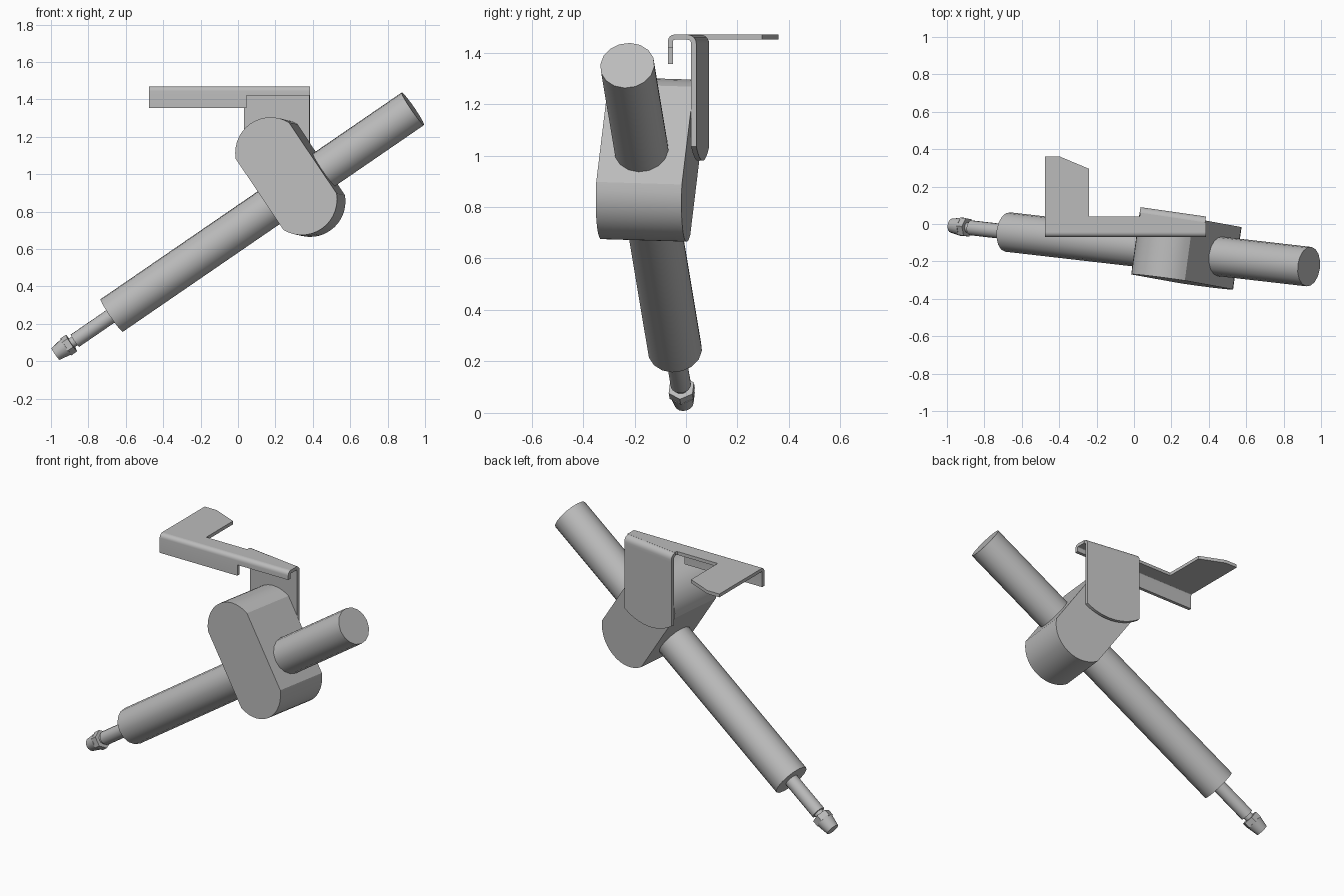
import bpy
import bmesh
from math import sin, cos, asin, pi, radians
from mathutils import Matrix, Vector

cube = bpy.data.objects.get("Cube")
if cube:
    bpy.data.objects.remove(cube, do_unlink=True)

grey = bpy.data.materials.new("plain_grey")
grey.use_nodes = True
COLOUR = (0.5, 0.5, 0.5, 1)
grey.diffuse_color = COLOUR
grey.node_tree.nodes["Principled BSDF"].inputs["Base Color"].default_value = COLOUR


def finish(name, bm, matrix, angle=30):
    bmesh.ops.transform(bm, matrix=matrix, verts=bm.verts)
    bmesh.ops.recalc_face_normals(bm, faces=bm.faces)
    mesh = bpy.data.meshes.new(name)
    bm.to_mesh(mesh)
    bm.free()
    mesh.materials.append(grey)
    obj = bpy.data.objects.new(name, mesh)
    bpy.context.collection.objects.link(obj)
    bpy.ops.object.select_all(action='DESELECT')
    obj.select_set(True)
    bpy.context.view_layer.objects.active = obj
    bpy.ops.object.shade_smooth_by_angle(angle=radians(angle))
    return obj


def prism(name, points, axes, start, end, origin=(0, 0, 0), angle=30):
    """Extrude a 2D outline; axes are the outline's two axes and the extrusion axis."""
    bm = bmesh.new()
    face = bm.faces.new([bm.verts.new((a, b, start)) for a, b in points])
    new = bmesh.ops.extrude_face_region(bm, geom=[face])["geom"]
    verts = [v for v in new if isinstance(v, bmesh.types.BMVert)]
    bmesh.ops.translate(bm, verts=verts, vec=(0, 0, end - start))
    frame = Matrix(axes).transposed().to_4x4()
    return finish(name, bm, Matrix.Translation(origin) @ frame, angle)


def arc(cx, cy, r, a0, a1, n):
    return [(cx + r * cos(a0 + (a1 - a0) * i / n),
             cy + r * sin(a0 + (a1 - a0) * i / n)) for i in range(n + 1)]


X, Y, Z = Vector((1, 0, 0)), Vector((0, 1, 0)), Vector((0, 0, 1))

# Frame of the inclined actuator: along the tube, across the housing, and up
base = Vector((-0.675, -0.043, 0.245))
top = Vector((0.935, -0.228, 1.35))
along = (top - base).normalized()
across = Vector((0.134, 0.99, -0.03))
across = (across - along * across.dot(along)).normalized()
up = along.cross(across)
length = (top - base).length


def turned(name, s0, s1, r0, r1, sides):
    """Round part on the tube axis between two distances from the tube base."""
    bm = bmesh.new()
    bmesh.ops.create_cone(bm, cap_ends=True, segments=sides, radius1=r0,
                          radius2=r1, depth=s1 - s0)
    frame = Matrix((up, across, along)).transposed()
    if frame.determinant() < 0:
        frame = Matrix((across, up, along)).transposed()
    centre = base + along * (s0 + s1) / 2
    finish(name, bm, Matrix.Translation(centre) @ frame.to_4x4())


turned("main_tube", 0, length, 0.106, 0.106, 16)
turned("piston_rod", -0.24, 0.01, 0.04, 0.04, 16)
turned("rod_neck", -0.28, -0.23, 0.028, 0.028, 16)
turned("hex_nut", -0.30, -0.262, 0.054, 0.054, 6)
turned("tapered_tip", -0.366, -0.295, 0.038, 0.05, 16)

# Housing with two shallow rounded ends
half_width, half_flat, radius = 0.173, 0.23, 0.19
sweep = asin(half_width / radius)
centre = half_flat - radius * cos(sweep)
outline = []
for side in (1, -1):
    mid = side * pi / 2
    outline += arc(0, side * centre, radius, mid - sweep, mid + sweep, 14)
prism("housing", outline, (along, up, across), -0.168, 0.168,
      (0.28, -0.143, 0.985), 15)

# Bracket top plate with its side arm
TOP, THICK = 1.47, 0.02
plate = [(-0.475, -0.045), (0.385, -0.045), (0.385, 0.008), (0.04, 0.06),
         (0.03, 0.04), (-0.24, 0.04), (-0.24, 0.295), (-0.395, 0.36),
         (-0.475, 0.36)]
prism("bracket_top", plate, (X, Y, Z), TOP - THICK, TOP)


def bent_edge(r, low):
    """Cross-section of a sheet turning from level to downward."""
    outer = arc(-r, TOP - r, r, pi / 2, 0, 6)
    inner = arc(-r, TOP - r, r - THICK, 0, pi / 2, 6)
    return outer + [(0, low), (-THICK, low)] + inner


# Front flange: long drop on the arm side, short lip beside the hanger
for name, low, x0, x1 in (("front_flange", 1.355, -0.475, 0.045),
                          ("front_lip", 1.42, 0.045, 0.385)):
    prism(name, bent_edge(0.025, low), (-Y, Z, X), x0, x1, (0, -0.07, 0))

# Hanger plate behind the housing, turned to match it
left, right = Vector((0.035, 0.09, 0)), Vector((0.385, 0.04, 0))
run = (right - left).normalized()
back = Z.cross(run)
width = (right - left).length
prism("hanger_bend", bent_edge(0.035, 1.42), (back, Z, run), 0, width, left)

sag = 0.055
r = (width * width / 4 + sag * sag) / (2 * sag)
a = asin(width / 2 / r)
hanger = [(width, 1.42), (0, 1.42)]
hanger += arc(width / 2, 0.98 + r, r, -pi / 2 - a, -pi / 2 + a, 12)
prism("hanger_plate", hanger, (run, Z, back), -THICK, 0, left)
